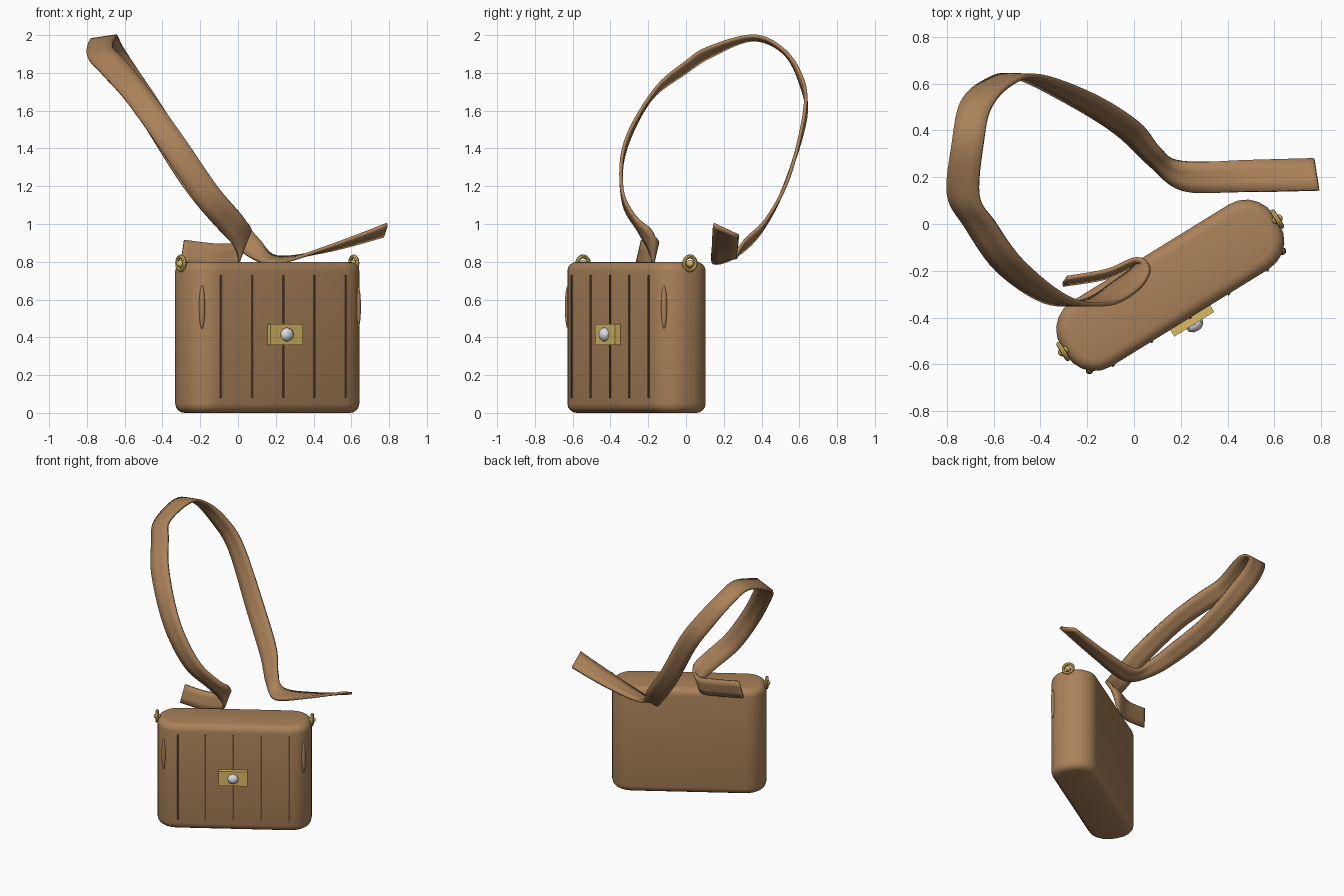
import bpy, bmesh, math
from mathutils import Vector, Matrix

if "Cube" in bpy.data.objects:
    bpy.data.objects.remove(bpy.data.objects["Cube"])

# Bag frame: local x along the bag, local -y is its front
BAG = Matrix.Translation((0.155, -0.262, 0)) @ Matrix.Rotation(math.radians(31.7), 4, 'Z')


def material(name, rgb):
    m = bpy.data.materials.new(name)
    m.diffuse_color = (*rgb, 1)
    m.use_nodes = True
    m.node_tree.nodes["Principled BSDF"].inputs["Base Color"].default_value = m.diffuse_color
    return m


LEATHER = material("leather", (0.40, 0.22, 0.10))
DARK = material("seam_leather", (0.13, 0.075, 0.04))
GOLD = material("brass", (0.72, 0.50, 0.13))
STEEL = material("steel", (0.70, 0.72, 0.76))


def add(name, bm, mat, frame=BAG, angle=40):
    bmesh.ops.recalc_face_normals(bm, faces=bm.faces[:])
    me = bpy.data.meshes.new(name)
    bm.to_mesh(me)
    bm.free()
    ob = bpy.data.objects.new(name, me)
    bpy.context.collection.objects.link(ob)
    ob.matrix_world = frame
    me.materials.append(mat)
    bpy.ops.object.select_all(action='DESELECT')
    ob.select_set(True)
    bpy.context.view_layer.objects.active = ob
    bpy.ops.object.shade_smooth_by_angle(angle=math.radians(angle))
    return ob


def box(size, loc):
    bm = bmesh.new()
    bmesh.ops.create_cube(bm, size=1, matrix=Matrix.Translation(loc) @ Matrix.Diagonal((*size, 1)))
    return bm


def ball(scale, loc, seg=16, rings=10, rot=Matrix()):
    bm = bmesh.new()
    bmesh.ops.create_uvsphere(bm, u_segments=seg, v_segments=rings, radius=1,
                              matrix=Matrix.Translation(loc) @ Matrix.Diagonal((*scale, 1)) @ rot)
    return bm


# Body: tall rounded corners, then softer top and bottom rims
bm = box((1.07, 0.325, 0.8), (0, 0, 0.4))
tall = [e for e in bm.edges if abs(e.verts[0].co.z - e.verts[1].co.z) > 0.5]
bmesh.ops.bevel(bm, geom=tall, offset=0.14, segments=5, profile=0.5, affect='EDGES')
rims = [e for e in bm.edges if abs(e.verts[0].co.z - e.verts[1].co.z) < 0.01]
bmesh.ops.bevel(bm, geom=rims, offset=0.05, segments=4, profile=0.5, affect='EDGES')
add("bag_body", bm, LEATHER)

# Front seams
for k in range(-2, 3):
    add(f"front_seam_{k + 3}", box((0.012, 0.012, 0.65), (k * 0.194, -0.162, 0.405)), DARK)

# Clasp plate and knob
add("clasp_plate", box((0.2, 0.035, 0.11), (0, -0.178, 0.415)), GOLD)
add("clasp_knob", ball((0.04, 0.03, 0.038), (0, -0.198, 0.415), 8, 6,
                       Matrix.Rotation(math.pi / 2, 4, 'X')), STEEL)

for side, s in (("left", -1), ("right", 1)):
    # Corner pads
    add(side + "_corner_pad", ball((0.016, 0.016, 0.115), (s * 0.485, -0.128, 0.56)), LEATHER)
    # Strap ring with central stud
    bm = bmesh.new()
    n, m = 24, 8
    grid = []
    for i in range(n):
        a = 2 * math.pi * i / n
        row = []
        for j in range(m):
            b = 2 * math.pi * j / m
            r = 0.036 + 0.011 * math.cos(b)
            row.append(bm.verts.new((s * 0.538 + 0.011 * math.sin(b),
                                     r * math.cos(a), 0.792 + r * math.sin(a))))
        grid.append(row)
    for i in range(n):
        for j in range(m):
            k, l = (i + 1) % n, (j + 1) % m
            bm.faces.new((grid[i][j], grid[k][j], grid[k][l], grid[i][l]))
    add(side + "_ring", bm, GOLD)
    add(side + "_ring_stud", ball((0.024, 0.02, 0.02), (s * 0.538, 0, 0.79)), GOLD)

# Strap: centre point and width vector along the path
STRAP = [
    ((-0.295, -0.245, 0.85), (0.02, 0.03, 0.13)),
    ((-0.12, -0.215, 0.83), (0.01, 0.03, 0.13)),
    ((0.0, -0.165, 0.84), (0.02, 0.03, 0.13)),
    ((0.03, -0.19, 0.91), (0.07, 0.0, 0.12)),
    ((-0.03, -0.26, 1.0), (0.10, -0.03, 0.09)),
    ((-0.16, -0.335, 1.15), (0.115, -0.01, 0.08)),
    ((-0.33, -0.325, 1.4), (0.115, 0.01, 0.075)),
    ((-0.53, -0.18, 1.68), (0.12, 0.03, 0.06)),
    ((-0.66, 0.0, 1.83), (0.13, 0.01, 0.06)),
    ((-0.73, 0.125, 1.91), (0.135, -0.01, 0.045)),
    ((-0.71, 0.35, 1.985), (0.135, 0.0, 0.02)),
    ((-0.675, 0.51, 1.92), (0.13, -0.02, 0.03)),
    ((-0.58, 0.605, 1.77), (0.115, -0.01, 0.07)),
    ((-0.46, 0.632, 1.59), (0.115, 0.0, 0.075)),
    ((-0.23, 0.535, 1.23), (0.115, 0.03, 0.07)),
    ((-0.03, 0.41, 0.99), (0.10, 0.04, 0.08)),
    ((0.09, 0.285, 0.87), (0.05, 0.06, 0.09)),
    ((0.21, 0.205, 0.81), (0.0, 0.125, 0.03)),
    ((0.48, 0.205, 0.87), (0.0, 0.135, -0.02)),
    ((0.78, 0.212, 0.967), (-0.02, 0.133, -0.062)),
]


def spline(pts, i, t):
    p0, p1, p2, p3 = (pts[min(max(i + d, 0), len(pts) - 1)] for d in (-1, 0, 1, 2))
    return 0.5 * (2 * p1 + (p2 - p0) * t + (2 * p0 - 5 * p1 + 4 * p2 - p3) * t * t
                  + (3 * p1 - p0 - 3 * p2 + p3) * t ** 3)


centres = [Vector(c) for c, w in STRAP]
widths = [Vector(w) for c, w in STRAP]
bm = bmesh.new()
rows, steps = [], 6
for q in range((len(STRAP) - 1) * steps + 1):
    i, t = min(q // steps, len(STRAP) - 2), 0.0
    t = q / steps - i
    c, w = spline(centres, i, t), spline(widths, i, t)
    rows.append([bm.verts.new(c + w * f) for f in (-0.5, -0.17, 0.17, 0.5)])
for a, b in zip(rows, rows[1:]):
    for j in range(3):
        bm.faces.new((a[j], a[j + 1], b[j + 1], b[j]))
strap = add("shoulder_strap", bm, LEATHER, Matrix())
thick = strap.modifiers.new("thickness", 'SOLIDIFY')
thick.thickness = 0.018
thick.offset = 0
